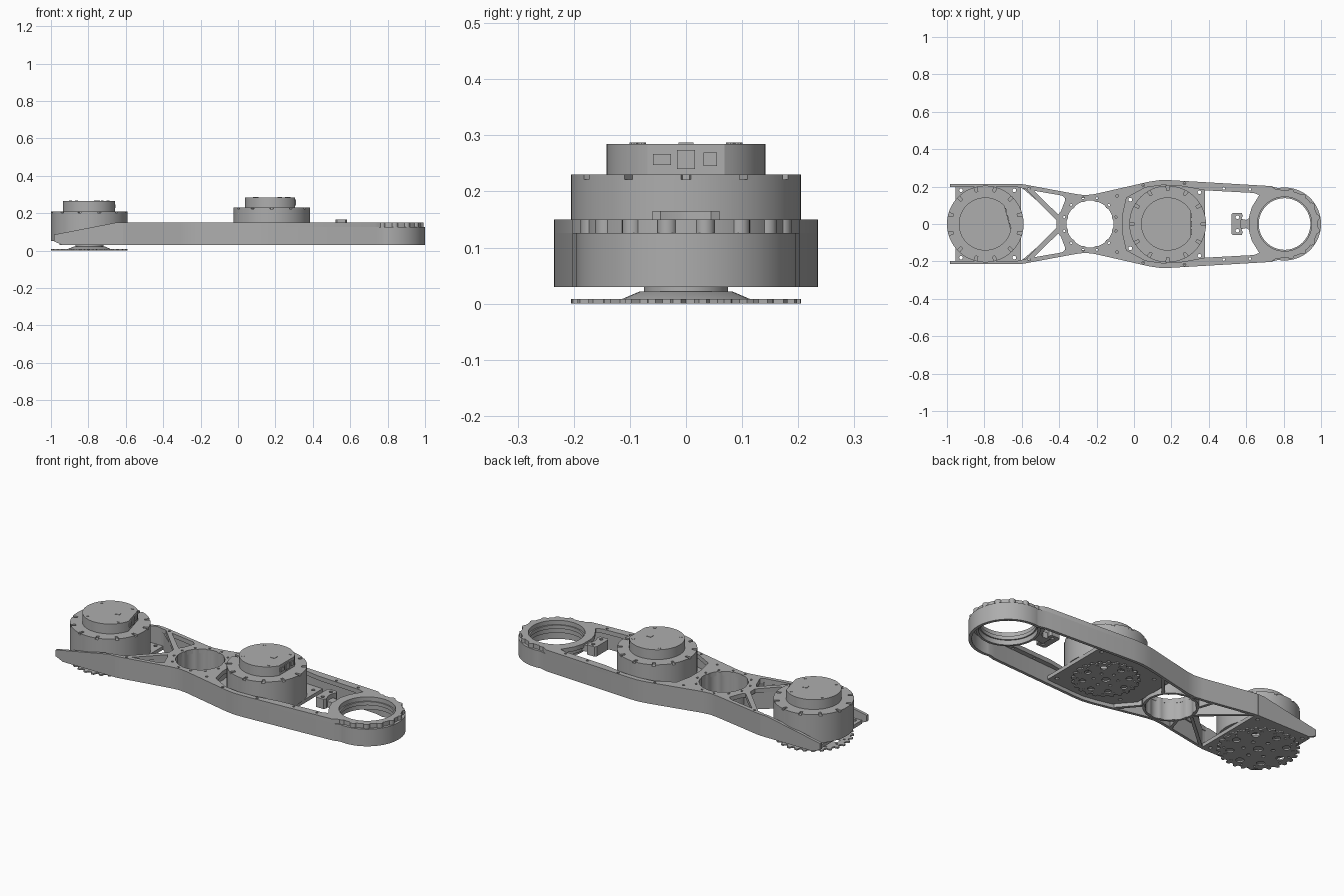
import bpy
from math import sin, cos, pi, radians

old = bpy.data.objects.get("Cube")
if old:
    bpy.data.objects.remove(old)

grey = bpy.data.materials.new("machined_grey")
grey.use_nodes = True
GREY = (0.42, 0.42, 0.42, 1)
grey.diffuse_color = GREY
grey.node_tree.nodes["Principled BSDF"].inputs["Base Color"].default_value = GREY

MOTOR_1, MOTOR_2, WAIST, END = -0.795, 0.18, -0.235, 0.805


def prism(name, loops, z0, z1, upright=False):
    """Filled 2D outline with holes, extruded from z0 to z1 (or along y)."""
    curve = bpy.data.curves.new(name, "CURVE")
    curve.dimensions = "2D"
    curve.fill_mode = "BOTH"
    curve.extrude = (z1 - z0) / 2
    for loop in loops:
        spline = curve.splines.new("POLY")
        spline.points.add(len(loop) - 1)
        for p, (x, y) in zip(spline.points, loop):
            p.co = (x, y, 0, 1)
        spline.use_cyclic_u = True
    ob = bpy.data.objects.new(name, curve)
    bpy.context.collection.objects.link(ob)
    mid = (z0 + z1) / 2
    ob.location = (0, mid, 0) if upright else (0, 0, mid)
    if upright:
        ob.rotation_euler.x = pi / 2
    bpy.ops.object.select_all(action="DESELECT")
    ob.select_set(True)
    bpy.context.view_layer.objects.active = ob
    bpy.ops.object.convert(target="MESH")
    ob = bpy.context.object
    ob.data.materials.clear()
    ob.data.materials.append(grey)
    bpy.ops.object.shade_smooth_by_angle(angle=radians(30))
    return ob


def circle(x, y, r, n=48):
    return [(x + r * cos(2 * pi * i / n), y + r * sin(2 * pi * i / n)) for i in range(n)]


def ring_of(x, radius, count, r, phase=0.0, n=10):
    """Small circles spaced evenly on a larger one."""
    return [circle(x + radius * cos(2 * pi * (i + phase) / count),
                   radius * sin(2 * pi * (i + phase) / count), r, n) for i in range(count)]


def mirrored(half):
    return half + [(x, -y) for x, y in reversed(half)]


def mirror_holes(spots, r=0.008):
    return [circle(x, s * y, r, 10) for x, y in spots for s in (-1, 1)]


def arc(x, r, a0, a1, n):
    return [(x + r * cos(radians(a0 + (a1 - a0) * i / n)),
             r * sin(radians(a0 + (a1 - a0) * i / n))) for i in range(n + 1)]


# Frame profile, upper half, from the left end to the round end
SIDE = [(-0.62, 0.215), (-0.59, 0.212), (-0.31, 0.16), (-0.26, 0.154), (-0.21, 0.16),
        (0.08, 0.226), (0.14, 0.235), (0.2, 0.234), (0.73, 0.203)]


def chain(inset, end_radius):
    return mirrored([(x, y - inset) for x, y in SIDE] + arc(END, end_radius, 100, 0, 24))


# Outer side wall, open at the left end
prism("side_wall", [chain(0, 0.195) + chain(0.016, 0.179)[::-1]], 0.03, 0.126)

# Top deck with openings, lattice windows and bolt holes
deck_outline = chain(0, 0.18) + [(-0.62, -0.195), (-0.58, -0.188), (-0.415, -0.02),
                                 (-0.415, 0.02), (-0.58, 0.188), (-0.62, 0.195)]
pocket = mirrored([(-0.06, 0.05), (-0.04, 0.14), (0.06, 0.195), (0.15, 0.208), (0.24, 0.205),
                   (0.38, 0.18), (0.64, 0.166), (0.67, 0.155), (0.63, 0.09), (0.615, 0.04)])
windows = [[(x, s * y) for x, y in ((-0.535, 0.178), (-0.385, 0.152), (-0.365, 0.135),
                                    (-0.39, 0.07), (-0.405, 0.05))] for s in (-1, 1)]
rim_holes = mirror_holes([(0.05, 0.207), (0.27, 0.217), (0.48, 0.19), (0.62, 0.185),
                          (-0.56, 0.19), (-0.09, 0.15)], 0.007)
prism("top_deck", [deck_outline, pocket, circle(WAIST, 0, 0.126), circle(END, 0, 0.145, 64)]
      + windows + rim_holes + ring_of(WAIST, 0.142, 12, 0.007, 0.5), 0.126, 0.15)

# Scalloped waist tube
scallop = [(WAIST + r * cos(a), r * sin(a))
           for a, r in ((2 * pi * i / 96, 0.122 + 0.006 * abs(cos(2 * pi * i / 16)))
                        for i in range(96))]
prism("waist_tube", [circle(WAIST, 0, 0.139), scallop], 0.03, 0.149)

# Lattice ribs under the deck
def rib(name, a, b, z0, z1, t=0.008):
    dx, dy = b[0] - a[0], b[1] - a[1]
    length = (dx * dx + dy * dy) ** 0.5
    ox, oy = -dy / length * t, dx / length * t
    prism(name, [[(a[0] + ox, a[1] + oy), (b[0] + ox, b[1] + oy),
                  (b[0] - ox, b[1] - oy), (a[0] - ox, a[1] - oy)]], z0, z1)


for s, side in ((1, "left"), (-1, "right")):
    rib(side + "_diagonal_rib", (-0.6, s * 0.205), (-0.375, s * 0.01), 0.03, 0.127)
    rib(side + "_waist_rib", (-0.345, s * 0.085), (-0.37, s * 0.165), 0.03, 0.127)
    rib(side + "_middle_rib", (-0.12, s * 0.08), (-0.03, s * 0.185), 0.03, 0.127)
    # Sloped wall beside the first motor
    prism(side + "_end_wall", [[(-0.985, 0.05), (-0.985, 0.085), (-0.65, 0.15), (-0.615, 0.15),
                                (-0.615, 0.03), (-0.94, 0.03)]],
          s * 0.207 - 0.008, s * 0.207 + 0.008, upright=True)

# Motor mounting plates
prism("end_motor_plate",
      [mirrored([(-0.955, 0.2), (-0.605, 0.2)])[:4], circle(MOTOR_1, 0, 0.1)]
      + mirror_holes([(-0.925, 0.18), (-0.64, 0.18)], 0.01), 0.03, 0.05)
prism("middle_motor_plate",
      [mirrored([(-0.1, 0.165), (0.08, 0.212), (0.16, 0.222), (0.38, 0.21)]),
       circle(MOTOR_2, 0, 0.1)] + mirror_holes([(-0.02, 0.13), (0.35, 0.17)], 0.01), 0.05, 0.07)

# Bearing seat and bosses at the round end
prism("end_bearing_seat", [circle(END, 0, 0.185, 64), circle(END, 0, 0.138, 64)], 0.106, 0.126)
prism("end_bearing_lip", [circle(END, 0, 0.158, 64), circle(END, 0, 0.145, 64)], 0.08, 0.14)
for i, boss in enumerate(ring_of(END, 0.173, 16, 0.018, 0.5, 16)):
    if boss[0][0] > 0.74:
        prism("end_boss_%d" % i, [boss], 0.12, 0.15)

# Sensor bracket facing the middle motor
prism("bracket_arm", [mirrored([(0.56, 0.03), (0.6, 0.022), (0.65, 0.05)])], 0.106, 0.14)
prism("bracket_block", [mirrored([(0.52, 0.05), (0.528, 0.06), (0.575, 0.06), (0.582, 0.045),
                                  (0.57, 0.012)])] + mirror_holes([(0.553, 0.036)], 0.01),
      0.11, 0.165)


def motor(name, x, base, turn):
    """Drum with notched rim, flat-sided cap, connectors and screws."""
    top = base + 0.16
    parts = [prism(name + "_drum", [circle(x, 0, 0.205, 72)], base, top - 0.009)]
    rim = []
    for k in range(12):
        mid = 30 * k + 15
        rim += arc(x, 0.205, mid - 12.6, mid + 12.6, 6)
        rim += arc(x, 0.178, mid + 12.9, mid + 17.1, 1)
    parts.append(prism(name + "_rim", [rim], top - 0.009, top))
    flat = arc(x, 0.142, 29, 331, 48)
    parts.append(prism(name + "_cap", [flat], top, top + 0.055))
    # Connector faces on the flat side
    for label, y, w, h in (("power", -0.043, 0.016, 0.01), ("data", 0, 0.016, 0.017),
                           ("signal", 0.043, 0.012, 0.012)):
        parts.append(prism(name + "_" + label + "_port",
                           [[(x + 0.12, y - w), (x + 0.129, y - w),
                             (x + 0.129, y + w), (x + 0.12, y + w)]],
                           top + 0.027 - h, top + 0.027 + h))
    parts.append(prism(name + "_cap_screws", ring_of(x, 0.122, 4, 0.008, 0.45), top + 0.054, top + 0.057))
    parts.append(prism(name + "_cap_pad", [[(x + 0.03, -0.013), (x + 0.056, -0.013),
                                           (x + 0.056, 0.013), (x + 0.03, 0.013)]],
                       top + 0.054, top + 0.057))
    # Turn the whole motor about its own axis
    for ob in parts:
        ob.location.x = x - x * cos(turn)
        ob.location.y = -x * sin(turn)
        ob.rotation_euler.z = turn


def sprocket(name, x, z, radius, teeth, hub_top):
    """Thin toothed disc with lightening holes, dished hub above."""
    outline = []
    for k in range(teeth):
        for f, r in ((0.0, 0.92), (0.35, 0.92), (0.5, 1.0), (0.8, 1.0)):
            a = 2 * pi * (k + f) / teeth
            outline.append((x + radius * r * cos(a), radius * r * sin(a)))
    holes = ring_of(x, radius * 0.68, 8, radius * 0.1, 0, 16)
    holes += ring_of(x, radius * 0.36, 6, radius * 0.05, 0.5)
    holes += ring_of(x, radius * 0.83, 16, radius * 0.03, 0.5)
    prism(name + "_disc", [outline, circle(x, 0, radius * 0.12, 20)] + holes, z, z + 0.008)
    bpy.ops.mesh.primitive_cone_add(vertices=48, radius1=radius * 0.56, radius2=radius * 0.4,
                                    depth=0.014, location=(x, 0, z + 0.015))
    dish = bpy.context.object
    dish.name = name + "_dish"
    dish.data.materials.append(grey)
    bpy.ops.object.shade_smooth_by_angle(angle=radians(30))
    prism(name + "_hub", [circle(x, 0, 0.075)], z + 0.012, hub_top)


motor("end_motor", MOTOR_1, 0.05, radians(15))
motor("middle_motor", MOTOR_2, 0.07, 0)
sprocket("end_sprocket", MOTOR_1, 0.0, 0.205, 28, 0.055)
sprocket("middle_sprocket", MOTOR_2, 0.031, 0.17, 24, 0.075)
